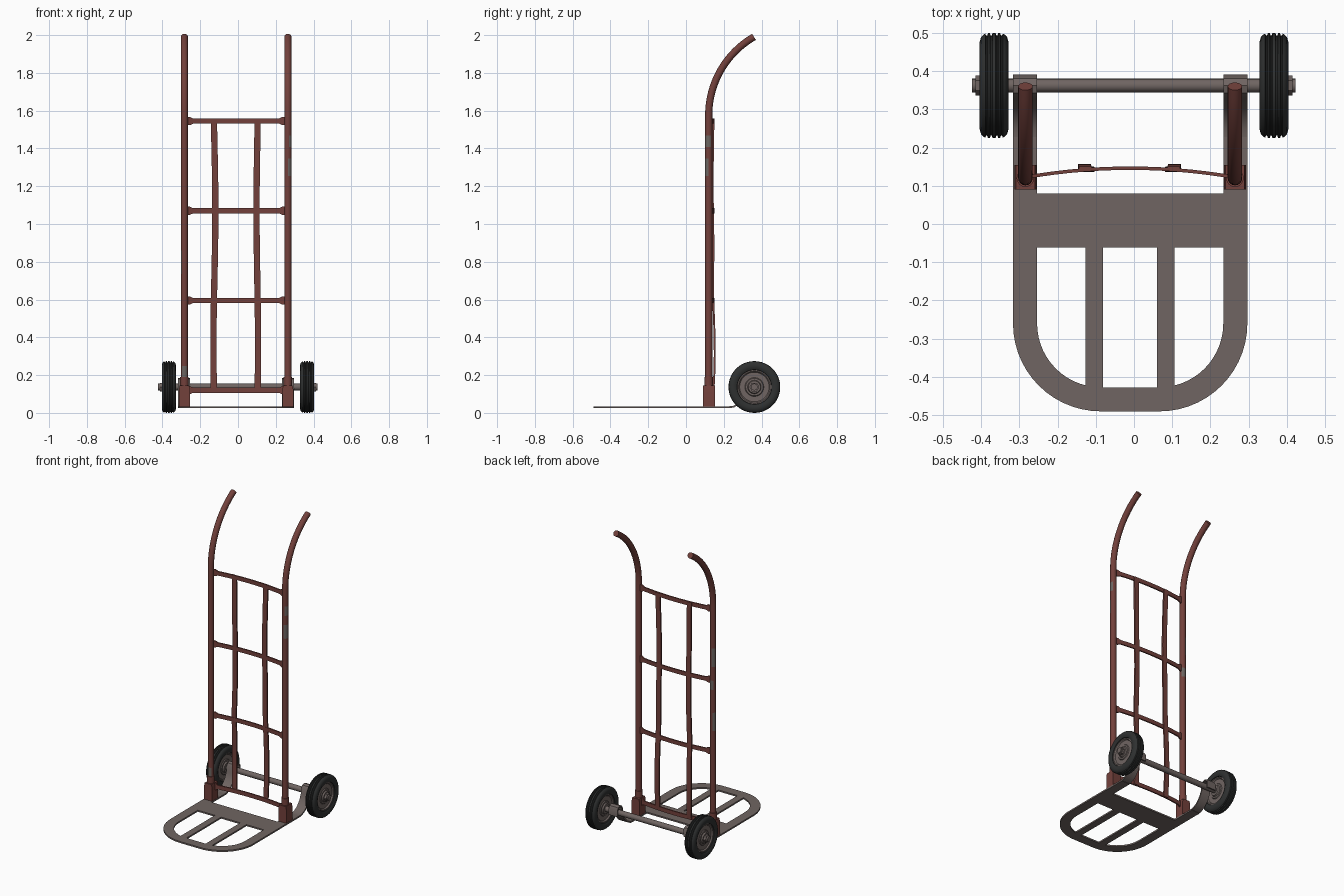
import bpy, bmesh
from math import sin, cos, pi, radians
from mathutils import Vector

cube = bpy.data.objects.get("Cube")
if cube:
    bpy.data.objects.remove(cube, do_unlink=True)


def material(name, rgb):
    m = bpy.data.materials.new(name)
    m.use_nodes = True
    m.diffuse_color = (*rgb, 1)
    m.node_tree.nodes["Principled BSDF"].inputs["Base Color"].default_value = (*rgb, 1)
    return m


RED = material("worn red paint", (0.17, 0.052, 0.044))
STEEL = material("bare steel", (0.16, 0.13, 0.122))
RUBBER = material("black rubber", (0.028, 0.030, 0.030))
CHIP = material("chipped paint", (0.15, 0.13, 0.12))

X, Z = Vector((1, 0, 0)), Vector((0, 0, 1))
XC = -0.01       # centre of the frame
RAIL = 0.274     # half spacing of the uprights
AXLE_Y, AXLE_Z, WHEEL_R = 0.362, 0.137, 0.137


def finish(name, bm, *mats):
    bmesh.ops.recalc_face_normals(bm, faces=bm.faces)
    me = bpy.data.meshes.new(name)
    bm.to_mesh(me)
    bm.free()
    ob = bpy.data.objects.new(name, me)
    bpy.context.collection.objects.link(ob)
    for m in mats:
        me.materials.append(m)
    bpy.ops.object.select_all(action="DESELECT")
    ob.select_set(True)
    bpy.context.view_layer.objects.active = ob
    bpy.ops.object.shade_smooth_by_angle(angle=radians(35))
    return ob


def rect(w, d):
    return [(-w / 2, -d / 2), (w / 2, -d / 2), (w / 2, d / 2), (-w / 2, d / 2)]


def circle(r, n=16):
    return [(r * cos(2 * pi * i / n), r * sin(2 * pi * i / n)) for i in range(n)]


def sweep(name, path, section, side, *mats, scale=None):
    """Carry a section along a path; its first axis stays on the side vector."""
    bm = bmesh.new()
    pts = [Vector(p) for p in path]
    rings = []
    for i, p in enumerate(pts):
        t = (pts[min(i + 1, len(pts) - 1)] - pts[max(i - 1, 0)]).normalized()
        n = side.cross(t).normalized()
        s = scale[i] if scale else 1
        rings.append([bm.verts.new(p + side * a * s + n * b) for a, b in section])
    k = len(section)
    for r, q in zip(rings, rings[1:]):
        for j in range(k):
            bm.faces.new((r[j], r[(j + 1) % k], q[(j + 1) % k], q[j]))
    bm.faces.new(rings[0])
    bm.faces.new(rings[-1])
    return finish(name, bm, *mats)


def lathe(name, x, profile, mat, n=48):
    """Turn a closed (x, radius) profile around the axle."""
    bm = bmesh.new()
    rings = [[bm.verts.new((x + a, AXLE_Y + r * cos(2 * pi * i / n), AXLE_Z + r * sin(2 * pi * i / n)))
              for i in range(n)] for a, r in profile]
    for r, q in zip(rings, rings[1:] + rings[:1]):
        for j in range(n):
            bm.faces.new((r[j], r[(j + 1) % n], q[(j + 1) % n], q[j]))
    return finish(name, bm, mat)


def mirrored(half):
    return half + [(-a, r) for a, r in reversed(half)]


def box(name, x0, x1, y0, y1, z0, z1, mat):
    xm, ym = (x0 + x1) / 2, (y0 + y1) / 2
    return sweep(name, [(xm, ym, z0), (xm, ym, z1)], rect(x1 - x0, y1 - y0), X, mat)


# Toe plate: U-shaped rim, cross plate and two bars
arc_r, arc_x, arc_y = 0.1985, 0.0765, -0.26
right_half = [(XC - arc_x - arc_r * cos(a), arc_y - arc_r * sin(a), 0.03)
              for a in [pi / 2 * i / 14 for i in range(15)]]
left_half = [(2 * XC - x, y, z) for x, y, z in reversed(right_half)]
rim = [(XC - 0.275, 0.24, 0.03)] + right_half + left_half + [(XC + 0.275, 0.24, 0.03)]
sweep("toe_plate_rim", rim, rect(0.01, 0.063), Z, STEEL)
box("toe_cross_plate", XC - 0.245, XC + 0.245, -0.062, 0.08, 0.025, 0.035, STEEL)
for tag, x in (("right", -0.104), ("left", 0.083)):
    box("toe_bar_" + tag, x - 0.023, x + 0.023, -0.435, -0.06, 0.025, 0.035, STEEL)

# Patches of chipped paint: side, lowest z, highest z, facing direction
chips = [(1, 1.24, 1.34, (1, -1, 0)), (1, 1.42, 1.48, (1, -0.3, 0)),
         (-1, 1.17, 1.28, (-1, 1, 0)), (-1, 0.74, 0.86, (-1, 0.3, 0)),
         (-1, 0.18, 0.24, (0, -1, 0)), (-1, 1.0, 1.06, (0.3, 1, 0))]

# Wheel bracket profile (y, z): rises from the rim and hooks over the axle
hook = [(0.22, 0.03), (0.25, 0.032), (0.285, 0.05), (0.315, 0.085), (0.333, 0.125),
        (0.336, 0.16), (0.346, 0.175), (0.362, 0.18), (0.378, 0.174), (0.386, 0.158), (0.386, 0.12)]

for tag, s in (("right", -1), ("left", 1)):
    x = XC + s * RAIL
    # Upright tube with a backward curving handle
    path = [(x, 0.12, 0.035 + 0.0305 * i) for i in range(51)]
    path += [(x, 0.60 - 0.48 * cos(a), 1.575 + 0.48 * sin(a))
             for a in [radians(60) * i / 16 for i in range(1, 17)]]
    tube = sweep("upright_" + tag, path, circle(0.019), X, RED, CHIP)
    for f in tube.data.polygons:
        for side, lo, hi, d in chips:
            if side == s and lo < f.center.z < hi and f.normal.dot(Vector(d).normalized()) > 0.6:
                f.material_index = 1
    # Tapered socket at the foot of the upright
    sweep("foot_socket_" + tag, [(x, 0.122, z) for z in (0.032, 0.125, 0.145)],
          rect(0.058, 0.064), X, RED, scale=[1, 1, 0.85])
    sweep("socket_collar_" + tag, [(x, 0.12, 0.14), (x, 0.12, 0.19)], circle(0.023), X, RED)
    sweep("wheel_bracket_" + tag, [(XC + s * 0.275, y, z) for y, z in hook],
          rect(0.063, 0.009), X, STEEL)

    # Wheel: grooved tyre, dished hub and axle nut
    wx = s * 0.366
    tyre = [(0.018, 0.088), (0.031, 0.092), (0.0365, 0.103), (0.0375, 0.115), (0.034, 0.127),
            (0.027, 0.134), (0.023, 0.136), (0.021, 0.131), (0.018, 0.131), (0.016, WHEEL_R),
            (0.011, WHEEL_R), (0.009, 0.131), (0.006, 0.131), (0.004, WHEEL_R)]
    hub = [(0.018, 0.091), (0.027, 0.09), (0.027, 0.084), (0.019, 0.078), (0.019, 0.05),
           (0.024, 0.046), (0.024, 0.036), (0.033, 0.032), (0.033, 0.015)]
    lathe("tyre_" + tag, wx, mirrored(tyre), RUBBER)
    lathe("wheel_hub_" + tag, wx, mirrored(hub), STEEL)
    lathe("axle_nut_" + tag, s * 0.405, mirrored([(0.009, 0.026), (0.009, 0.012)]), STEEL, 6)

sweep("axle", [(-0.424, AXLE_Y, AXLE_Z), (0.422, AXLE_Y, AXLE_Z)], circle(0.018), Z, STEEL)

# Bowed rungs, flared where they meet the uprights
for i, z in enumerate((0.12, 0.595, 1.07, 1.545)):
    steps = [-0.262, -0.245, -0.228] + [-0.2 + 0.04 * k for k in range(11)] + [0.228, 0.245, 0.262]
    path = [(XC + x, 0.146 - 0.022 * (x / 0.262) ** 2, z) for x in steps]
    flare = [1.6 if abs(x) > 0.24 else 1 for x in steps]
    sweep("rung_%d" % (i + 1), path, rect(0.027, 0.009), Z, RED, scale=flare)

# Slightly bent upright slats
for tag, x, bend in (("right", -0.125, -0.005), ("left", 0.102, 0.004)):
    path = []
    for k in range(31):
        z = 0.11 + 1.447 * k / 30
        bulge = 0.009 * max(0, 1 - ((z - 0.38) / 0.26) ** 2)
        path.append((x + bend * sin(z * 4.4), 0.143 + bulge + 0.002 * sin(z * 9), z))
    sweep("slat_" + tag, path, rect(0.033, 0.01), X, RED)
